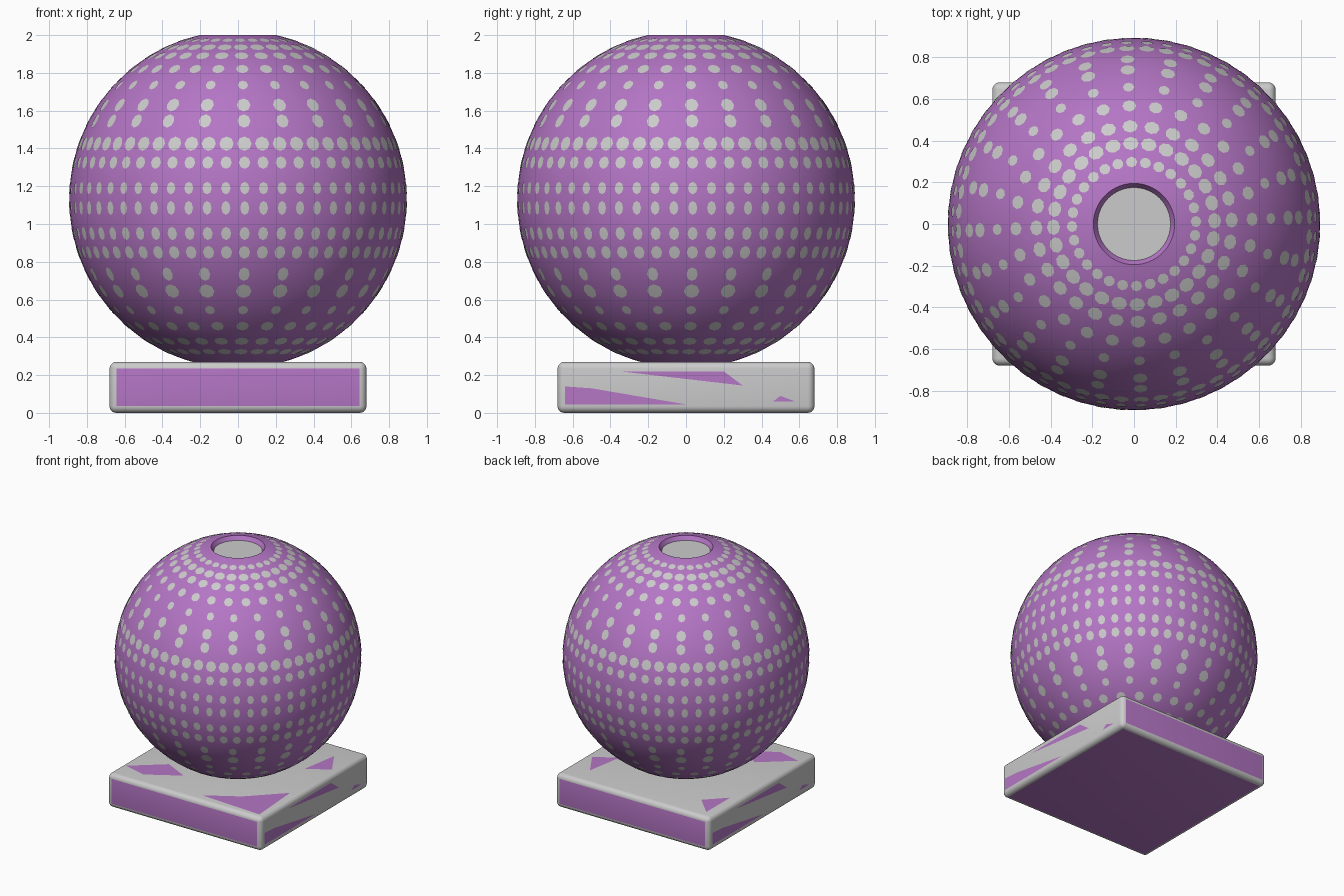
import bpy, bmesh, math
from mathutils import Vector

if "Cube" in bpy.data.objects:
    bpy.data.objects.remove(bpy.data.objects["Cube"])

R, CZ = 0.893, 1.13          # ball radius and centre height
RIM, WELL, WELL_Z = 0.195, 0.175, 1.97
HALF, H, BEV = 0.68, 0.27, 0.036

purple = bpy.data.materials.new("purple")
purple.diffuse_color = (0.46, 0.18, 0.56, 1)
purple.use_nodes = True
purple.node_tree.nodes["Principled BSDF"].inputs["Base Color"].default_value = purple.diffuse_color


def make(name, bm, mat=None, smooth=True):
    me = bpy.data.meshes.new(name)
    bm.to_mesh(me)
    bm.free()
    ob = bpy.data.objects.new(name, me)
    bpy.context.collection.objects.link(ob)
    if mat:
        me.materials.append(mat)
    if smooth:
        bpy.context.view_layer.objects.active = ob
        ob.select_set(True)
        bpy.ops.object.shade_smooth_by_angle(angle=math.radians(35))
        ob.select_set(False)
    return ob


def lathe(name, profile, mat=None, n=96):
    bm = bmesh.new()
    rings = [[bm.verts.new((r * math.cos(2 * math.pi * i / n),
                            r * math.sin(2 * math.pi * i / n), z))
              for i in range(n)] for r, z in profile]
    for a, b in zip(rings, rings[1:]):
        for i in range(n):
            j = (i + 1) % n
            bm.faces.new((a[i], a[j], b[j], b[i]))
    bm.faces.new(rings[0][::-1])
    return make(name, bm, mat)


# Ball: sphere profile with a shallow tapered well at the top
t0 = math.asin(RIM / R)
steps = 56
ball = [(R * math.sin(t), CZ - R * math.cos(t))
        for t in (0.05 + (math.pi - t0 - 0.05) * i / steps for i in range(steps + 1))]
lathe("ball", ball + [(WELL, WELL_Z)], purple)

# Grey floor of the well
bm = bmesh.new()
bmesh.ops.create_circle(bm, cap_ends=True, radius=WELL, segments=96)
bmesh.ops.translate(bm, verts=bm.verts, vec=(0, 0, WELL_Z))
make("well_floor", bm, smooth=False)

# Grey dots in rows around the ball: (height, count, half width, half height)
rows = [(1.972, 28, .027, .027), (1.935, 28, .038, .035), (1.89, 28, .037, .035),
        (1.82, 28, .033, .035), (1.735, 24, .027, .032), (1.63, 24, .036, .041),
        (1.545, 24, .034, .040), (1.425, 56, .038, .040), (1.325, 56, .030, .034),
        (1.19, 56, .025, .033), (1.085, 56, .024, .037), (.95, 56, .027, .036),
        (.85, 56, .030, .036), (.735, 24, .030, .040), (.645, 24, .041, .043),
        (.545, 24, .027, .030), (.46, 28, .034, .035), (.38, 28, .037, .035),
        (.325, 28, .036, .033)]
bm = bmesh.new()
centre = Vector((0, 0, CZ))
for z, n, w, h in rows:
    lat = math.asin((z - CZ) / R)
    for k in range(n):
        lon = 2 * math.pi * k / n + 0.04
        out = Vector((math.cos(lat) * math.cos(lon), math.cos(lat) * math.sin(lon), math.sin(lat)))
        east = Vector((-math.sin(lon), math.cos(lon), 0))
        north = out.cross(east)
        ring = []
        for i in range(8):
            a = math.pi * i / 4
            d = (out * R + east * w * math.cos(a) + north * h * math.sin(a)).normalized()
            ring.append(bm.verts.new(centre + d * (R + 0.0015)))
        mid = bm.verts.new(centre + out * (R + 0.0015))
        for i in range(8):
            bm.faces.new((mid, ring[i], ring[(i + 1) % 8]))
make("dots", bm)

# Base: rounded square slab with purple front, back and underside
bm = bmesh.new()
bmesh.ops.create_cube(bm, size=1)
bmesh.ops.scale(bm, verts=bm.verts, vec=(2 * HALF, 2 * HALF, H))
bmesh.ops.translate(bm, verts=bm.verts, vec=(0, 0, H / 2))
bmesh.ops.bevel(bm, geom=bm.edges[:], offset=BEV, segments=5, profile=0.5, affect='EDGES')
bm.normal_update()
for f in bm.faces:
    if f.calc_area() > 0.1 and (abs(f.normal.y) > 0.99 or f.normal.z < -0.99):
        f.material_index = 1
base = make("base", bm)
base.data.materials.append(None)
base.data.materials.append(purple)
for f in base.data.polygons:
    if f.area > 0.1 and (abs(f.normal.y) > 0.99 or f.normal.z < -0.99):
        f.material_index = 1

# Purple patches on the top and side faces of the base
e = 0.001
top = [[(-.64, -.5), (-.45, -.55), (-.2, -.4), (-.4, -.3)],
       [(.1, -.6), (.63, -.63), (.6, -.2), (.35, -.45)],
       [(.45, .2), (.62, .3), (.5, .5)],
       [(-.6, .3), (-.45, .45), (-.6, .6)]]
side = [[(-.64, .045), (0, .045), (-.5, .13), (-.64, .14)],
        [(-.35, .22), (.2, .22), (.3, .145)],
        [(.46, .06), (.58, .06), (.5, .09)]]
bm = bmesh.new()
for p in top:
    bm.faces.new([bm.verts.new((x, y, H + e)) for x, y in p])
for s in (1, -1):
    for p in side:
        bm.faces.new([bm.verts.new((s * (HALF + e), s * y, z)) for y, z in p])
bm.normal_update()
for f in bm.faces:
    c = f.calc_center_median()
    want = Vector((0, 0, 1)) if c.z > H else Vector((c.x, 0, 0))
    if f.normal.dot(want) < 0:
        f.normal_flip()
make("base_patches", bm, purple, smooth=False)
